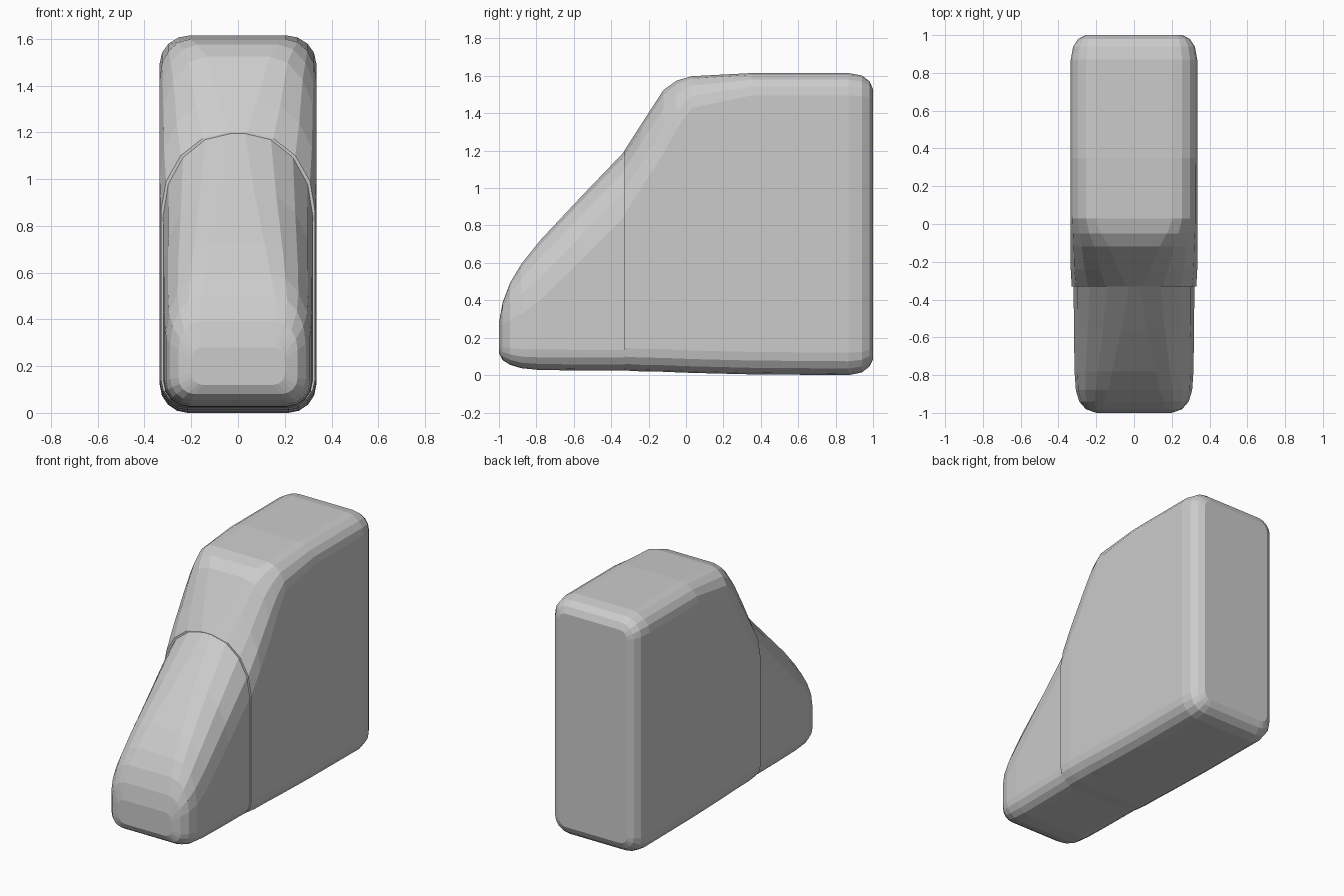
import bpy, bmesh, math


def section(w, z0, z1, rx, rz, rb, n=5):
    """Closed outline with elliptical upper corners and round lower corners."""
    right = []
    for i in range(n):
        a = math.radians(-90 + 90 * i / (n - 1))
        right.append((w - rb + rb * math.cos(a), z0 + rb + rb * math.sin(a)))
    for i in range(n):
        a = math.radians(90 * i / (n - 1))
        right.append((w - rx + rx * math.cos(a), z1 - rz + rz * math.sin(a)))
    return right + [(-x, z) for x, z in reversed(right)]


def loft(name, rows):
    """Skin a run of cross-sections along y and cap both ends."""
    bm = bmesh.new()
    rings = [[bm.verts.new((x, r[0], z)) for x, z in section(*r[1:])] for r in rows]
    for a, b in zip(rings, rings[1:]):
        for i in range(len(a)):
            j = (i + 1) % len(a)
            bm.faces.new((a[i], a[j], b[j], b[i]))
    bm.faces.new(rings[0])
    bm.faces.new(rings[-1])
    bmesh.ops.recalc_face_normals(bm, faces=bm.faces)
    me = bpy.data.meshes.new(name)
    bm.to_mesh(me)
    bm.free()
    ob = bpy.data.objects.new(name, me)
    bpy.context.collection.objects.link(ob)
    return ob


# Rear body: y, half width, bottom, top, upper corner x / z radius, lower radius
loft("rear_body", [
    (-0.33, 0.33, 0.025, 1.20, 0.29, 0.34, 0.12),
    (-0.24, 0.335, 0.02, 1.34, 0.25, 0.34, 0.12),
    (-0.12, 0.335, 0.018, 1.525, 0.20, 0.34, 0.12),
    (-0.05, 0.335, 0.015, 1.575, 0.16, 0.26, 0.12),
    (0.03, 0.335, 0.012, 1.598, 0.13, 0.17, 0.12),
    (0.35, 0.335, 0.004, 1.615, 0.13, 0.12, 0.12),
    (0.87, 0.335, 0.0, 1.615, 0.13, 0.12, 0.12),
    (0.94, 0.322, 0.014, 1.602, 0.12, 0.11, 0.11),
    (0.98, 0.295, 0.045, 1.572, 0.09, 0.09, 0.09),
    (1.00, 0.255, 0.085, 1.53, 0.05, 0.05, 0.05),
])

# Sloping nose in front of the body
loft("nose", [
    (-1.00, 0.20, 0.12, 0.28, 0.05, 0.05, 0.05),
    (-0.98, 0.255, 0.08, 0.39, 0.09, 0.12, 0.07),
    (-0.94, 0.29, 0.055, 0.495, 0.13, 0.20, 0.09),
    (-0.88, 0.308, 0.037, 0.595, 0.17, 0.27, 0.10),
    (-0.78, 0.315, 0.027, 0.72, 0.20, 0.32, 0.11),
    (-0.56, 0.318, 0.025, 0.955, 0.25, 0.34, 0.11),
    (-0.33, 0.32, 0.025, 1.195, 0.29, 0.35, 0.11),
])
